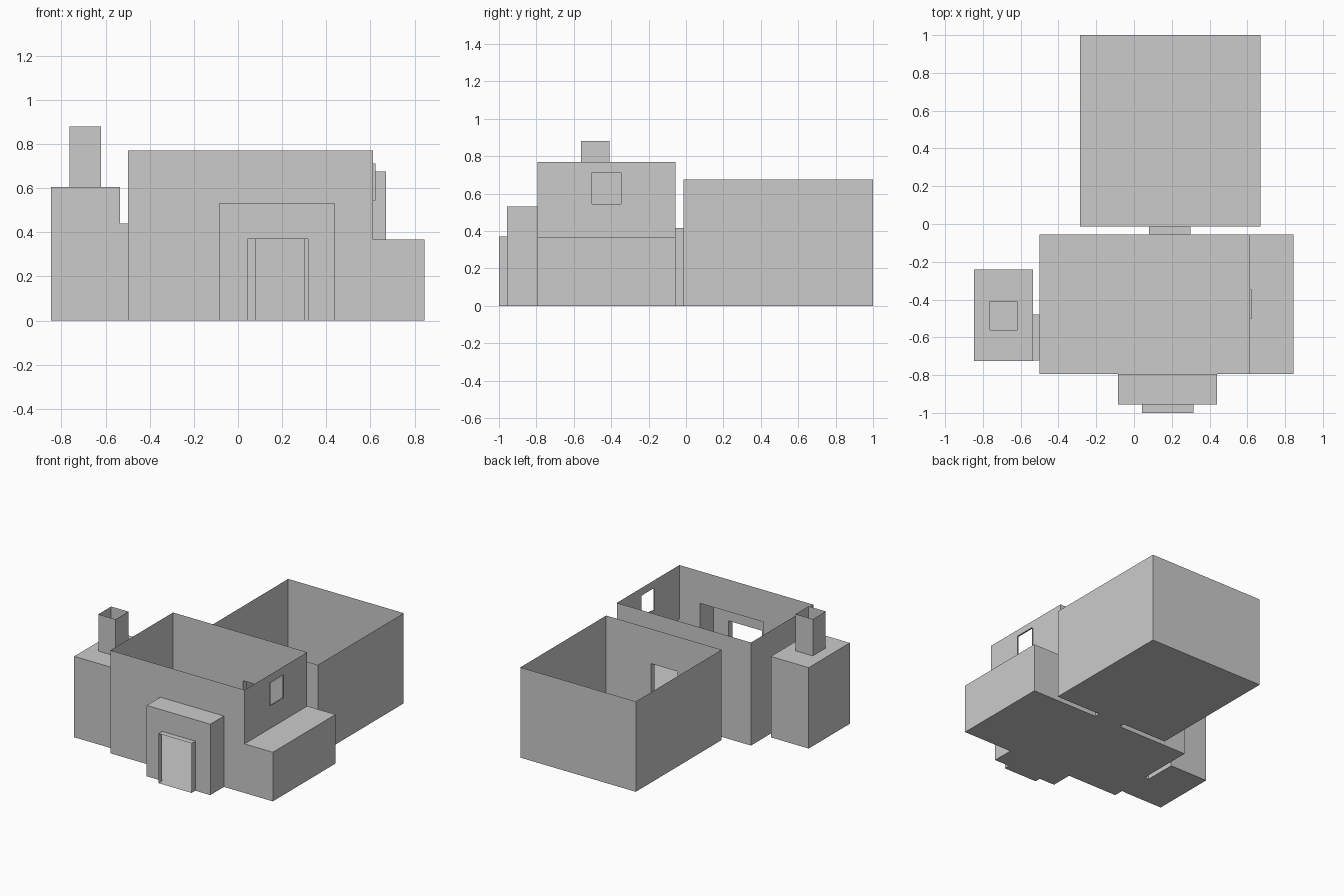
import bpy
import bmesh

if "Cube" in bpy.data.objects:
    bpy.data.objects.remove(bpy.data.objects["Cube"])

# Each part is a box of thin sheet walls: (x range, y range, z range)
MAIN = ((-0.499, 0.611), (-0.795, -0.055), (0, 0.77))
BACK = ((-0.285, 0.67), (-0.014, 1.0), (0, 0.675))
PASSAGE = ((0.08, 0.3), (-0.055, -0.014), (0, 0.415))
PORCH = ((-0.086, 0.44), (-0.956, -0.795), (0, 0.53))
ENTRY = ((0.042, 0.316), (-1.0, -0.956), (0, 0.37))
WING = ((0.611, 0.845), (-0.795, -0.055), (0, 0.367))
WINDOW = ((0.611, 0.622), (-0.503, -0.348), (0.545, 0.712))
HEARTH = ((-0.847, -0.534), (-0.725, -0.24), (0, 0.605))
HEARTH_LINK = ((-0.534, -0.499), (-0.722, -0.48), (0, 0.44))
CHIMNEY = ((-0.762, -0.62), (-0.562, -0.41), (0.605, 0.88))


def shell(name, box, open_sides=(), holes=None):
    """Sheet-walled box; holes maps a side to the neighbouring boxes that pierce it."""
    holes = holes or {}
    bm = bmesh.new()
    for axis in range(3):
        u, v = (axis + 1) % 3, (axis + 2) % 3
        for end, sign in enumerate("-+"):
            side = sign + "xyz"[axis]
            if side in open_sides:
                continue
            cuts = holes.get(side, ())

            def stops(k):
                lo, hi = box[k]
                return sorted({min(max(c, lo), hi)
                               for b in (box, *cuts) for c in b[k]})

            us, vs = stops(u), stops(v)
            for u0, u1 in zip(us, us[1:]):
                for v0, v1 in zip(vs, vs[1:]):
                    mu, mv = (u0 + u1) / 2, (v0 + v1) / 2
                    if any(b[u][0] < mu < b[u][1] and b[v][0] < mv < b[v][1]
                           for b in cuts):
                        continue
                    quad = [(u0, v0), (u1, v0), (u1, v1), (u0, v1)]
                    if sign == "-":
                        quad.reverse()
                    verts = []
                    for a, b in quad:
                        co = [0, 0, 0]
                        co[axis], co[u], co[v] = box[axis][end], a, b
                        verts.append(bm.verts.new(co))
                    bm.faces.new(verts)
    bmesh.ops.remove_doubles(bm, verts=bm.verts[:], dist=0.0001)
    mesh = bpy.data.meshes.new(name)
    bm.to_mesh(mesh)
    bm.free()
    obj = bpy.data.objects.new(name, mesh)
    bpy.context.collection.objects.link(obj)
    return obj


# Roofless rooms and the passage joining them
shell("main_room", MAIN, ["+z"], {
    "-y": [PORCH], "+y": [PASSAGE], "-x": [HEARTH_LINK], "+x": [WING, WINDOW]})
shell("back_room", BACK, ["+z"], {"-y": [PASSAGE]})
shell("passage", PASSAGE, ["-y", "+y"])

# Porch and doorway at the front
shell("porch", PORCH, ["+y"], {"-y": [ENTRY]})
shell("doorway", ENTRY, ["-y", "+y"])

# Low wing and window reveal on the right
shell("side_wing", WING, ["-x"])
shell("window_reveal", WINDOW, ["-x", "+x"])

# Fireplace block and chimney on the left
shell("fireplace", HEARTH, [], {"+x": [HEARTH_LINK], "+z": [CHIMNEY]})
shell("fireplace_opening", HEARTH_LINK, ["-x", "+x"])
shell("chimney", CHIMNEY, ["-z", "+z"])
